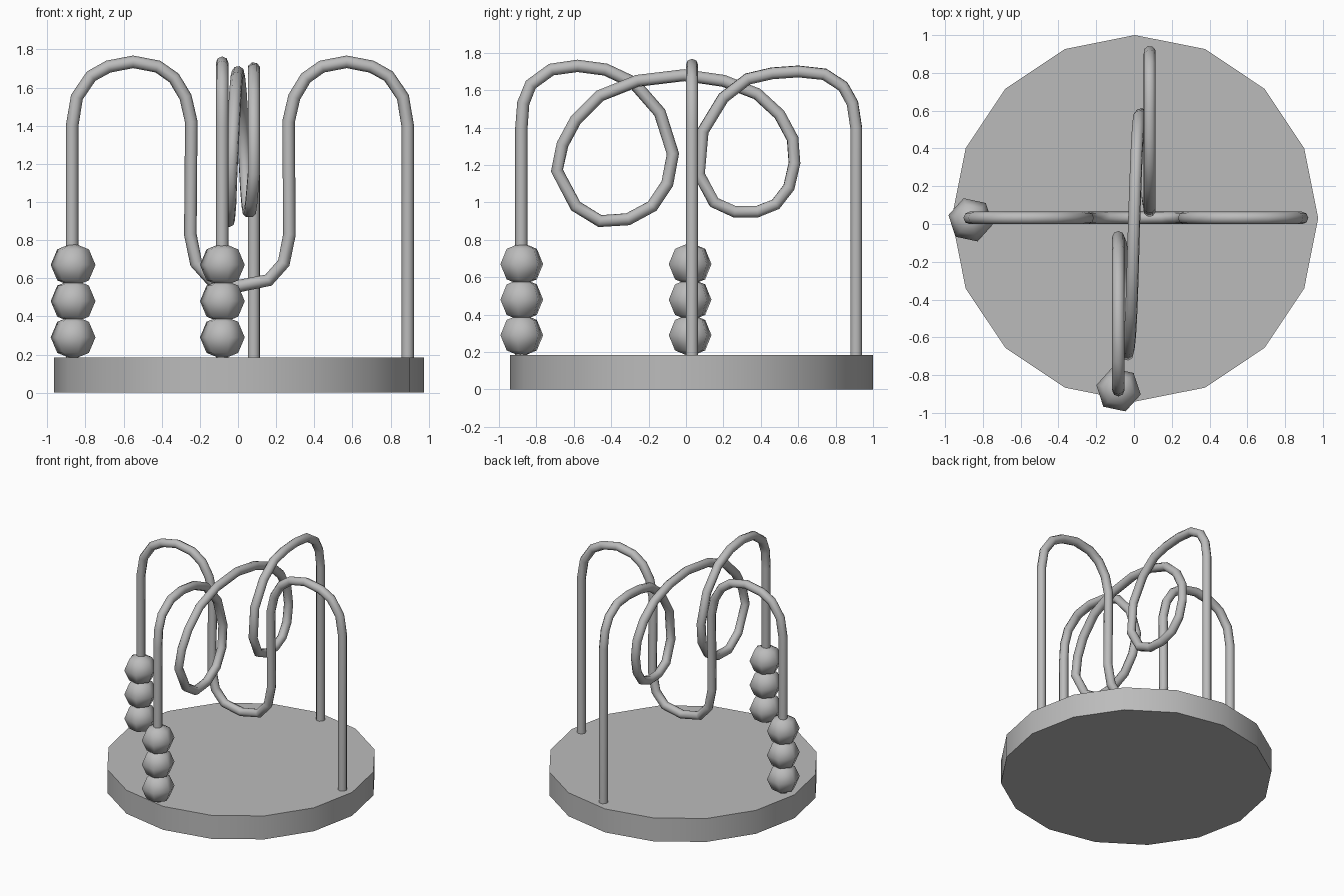
import bpy, math

cube = bpy.data.objects.get("Cube")
if cube:
    bpy.data.objects.remove(cube, do_unlink=True)

grey = bpy.data.materials.new("plain grey")
grey.use_nodes = True
COLOUR = (0.5, 0.5, 0.5, 1)
grey.diffuse_color = COLOUR
grey.node_tree.nodes["Principled BSDF"].inputs["Base Color"].default_value = COLOUR


def finish(name, angle):
    ob = bpy.context.object
    ob.name = name
    ob.data.materials.clear()
    ob.data.materials.append(grey)
    bpy.ops.object.shade_smooth_by_angle(angle=math.radians(angle))
    return ob


def wire(name, points):
    """Bent tube that follows a list of points."""
    data = bpy.data.curves.new(name, 'CURVE')
    data.dimensions = '3D'
    data.bevel_depth = 0.033
    data.bevel_resolution = 2
    data.use_fill_caps = True
    spline = data.splines.new('POLY')
    spline.points.add(len(points) - 1)
    for p, co in zip(spline.points, points):
        p.co = (*co, 1)
    ob = bpy.data.objects.new(name, data)
    bpy.context.collection.objects.link(ob)
    bpy.ops.object.select_all(action='DESELECT')
    ob.select_set(True)
    bpy.context.view_layer.objects.active = ob
    bpy.ops.object.convert(target='MESH')
    finish(name, 60)


# Round base board
bpy.ops.mesh.primitive_cylinder_add(vertices=16, radius=0.97, depth=0.185,
                                    location=(0.005, 0.03, 0.0925))
finish("base", 40)

# Wire running side to side: two tall humps with a dip between them
hump = [(-0.87, 0.15), (-0.87, 1.4), (-0.845, 1.55), (-0.77, 1.66), (-0.68, 1.71),
        (-0.55, 1.735), (-0.42, 1.71), (-0.335, 1.65), (-0.275, 1.55),
        (-0.245, 1.42), (-0.25, 0.83), (-0.22, 0.68), (-0.14, 0.59)]
dip = [(0.01, 0.56)]
other = [(0.02 - x, z) for x, z in reversed(hump)]
wire("side_wire", [(x, 0.032, z) for x, z in hump + dip + other])

# Wire running front to back: two full loops, drifting sideways as it goes
front_arch = [(-0.88, 0.15), (-0.88, 1.4), (-0.87, 1.53), (-0.83, 1.63), (-0.72, 1.71),
              (-0.58, 1.73), (-0.43, 1.71), (-0.28, 1.64), (-0.14, 1.48), (-0.07, 1.26)]
loops = [(-0.1, 1.1), (-0.18, 0.98), (-0.31, 0.91), (-0.46, 0.9), (-0.59, 0.98),
         (-0.69, 1.17), (-0.66, 1.31), (-0.59, 1.44), (-0.46, 1.57), (-0.26, 1.65),
         (-0.01, 1.68), (0.2, 1.65), (0.38, 1.58), (0.5, 1.47), (0.57, 1.34),
         (0.58, 1.21), (0.55, 1.08), (0.48, 0.99), (0.38, 0.95), (0.26, 0.95), (0.15, 1.0)]
back_arch = [(0.07, 1.15), (0.09, 1.38), (0.2, 1.56), (0.33, 1.66), (0.46, 1.69), (0.6, 1.7),
             (0.74, 1.685), (0.84, 1.62), (0.89, 1.53), (0.91, 1.4), (0.91, 0.15)]
path = [(-0.083, y, z) for y, z in front_arch]
for i, (y, z) in enumerate(loops):
    path.append((-0.07 + 0.14 * i / (len(loops) - 1), y, z))
path += [(0.083, y, z) for y, z in back_arch]
wire("loop_wire", path)

# Three faceted beads stacked on one foot of each wire
for label, x, y in (("right", -0.865, 0.022), ("front", -0.082, -0.878)):
    for i in range(3):
        bpy.ops.mesh.primitive_uv_sphere_add(segments=6, ring_count=4, radius=0.12,
                                             location=(x, y, 0.29 + 0.19 * i),
                                             rotation=(0, 0, math.radians(18)))
        bead = finish(f"{label}_bead_{i + 1}", 80)
        bead.scale.z = 0.96
